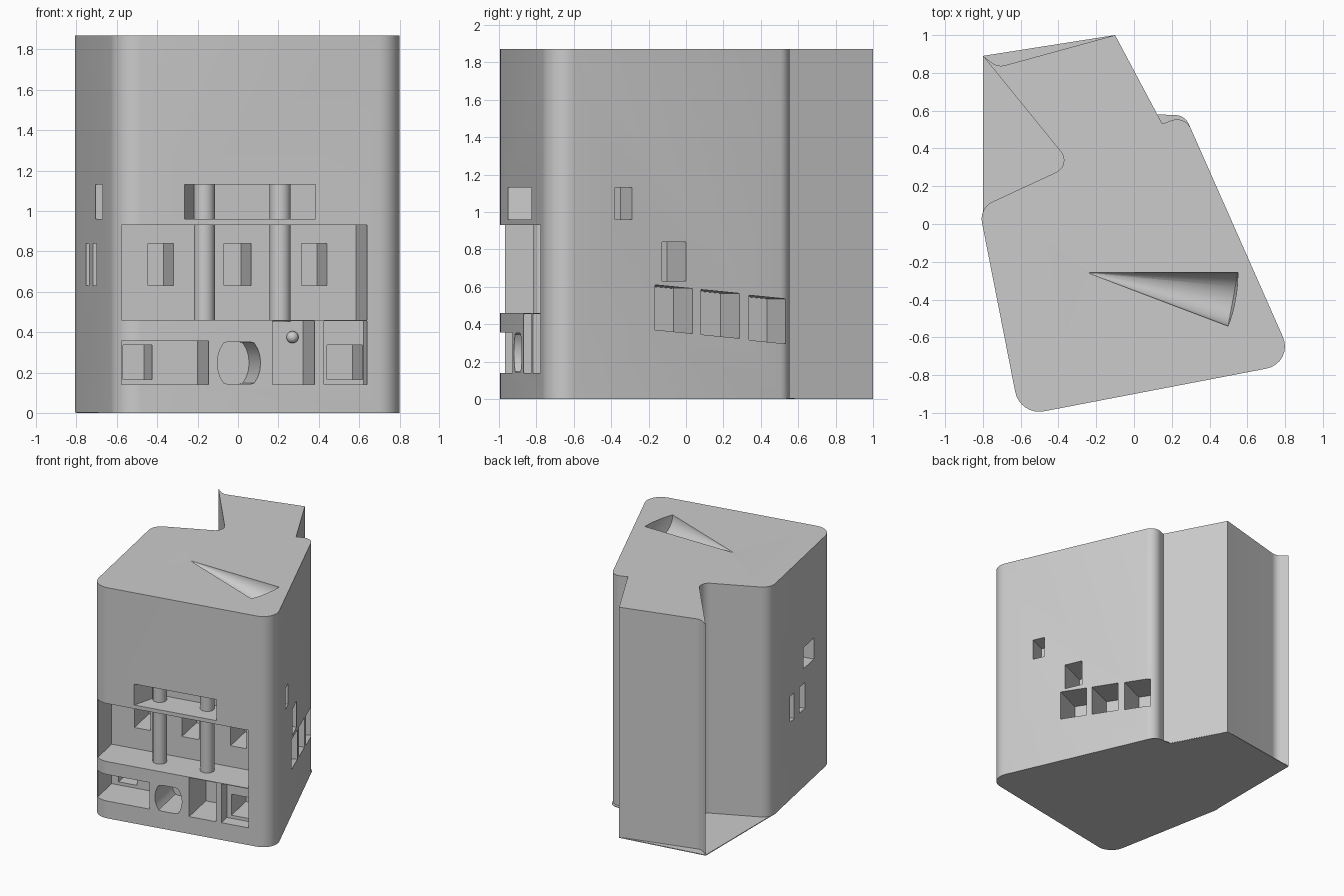
import bpy, bmesh
from math import sin, cos, pi, tan, radians
from mathutils import Vector as V

if "Cube" in bpy.data.objects:
    bpy.data.objects.remove(bpy.data.objects["Cube"])

H = 1.87


def link(name, bm):
    bmesh.ops.recalc_face_normals(bm, faces=bm.faces)
    me = bpy.data.meshes.new(name)
    bm.to_mesh(me)
    bm.free()
    ob = bpy.data.objects.new(name, me)
    bpy.context.collection.objects.link(ob)
    return ob


def rounded(corners, n=8):
    """Outline from (x, y, radius) corners."""
    out = []
    for i, (x, y, r) in enumerate(corners):
        p = V((x, y))
        if r == 0:
            out.append(p)
            continue
        a = (V(corners[i - 1][:2]) - p).normalized()
        b = (V(corners[(i + 1) % len(corners)][:2]) - p).normalized()
        half = a.angle(b) / 2
        c = p + (a + b).normalized() * r / sin(half)
        s, e = p + a * r / tan(half) - c, p + b * r / tan(half) - c
        w = s.angle(e)
        for k in range(n + 1):
            t = k / n
            out.append(c + (s * sin((1 - t) * w) + e * sin(t * w)) / sin(w))
    return out


def prism(name, pts, z0, z1):
    bm = bmesh.new()
    f = bm.faces.new([bm.verts.new((p.x, p.y, z0)) for p in pts])
    ext = bmesh.ops.extrude_face_region(bm, geom=[f])["geom"]
    bmesh.ops.translate(bm, vec=(0, 0, z1 - z0),
                        verts=[v for v in ext if isinstance(v, bmesh.types.BMVert)])
    return link(name, bm)


cutters = []


def hull(pts):
    bm = bmesh.new()
    for p in pts:
        bm.verts.new(p)
    bmesh.ops.convex_hull(bm, input=bm.verts)
    bmesh.ops.dissolve_limit(bm, angle_limit=0.01, verts=bm.verts, edges=bm.edges)
    cutters.append(link("cutter", bm))


# wall lines and inward directions
front = lambda x: V((x, -0.9 + 0.192 * x, 0))
right = lambda y: V((0.5225 - 0.445 * y, y, 0))
left = lambda y: V((-0.8 - 0.193 * y, y, 0))
F_IN, R_IN, L_IN = V((-0.19, 0.982, 0)), V((-0.914, -0.407, 0)), V((0.98, 0.19, 0))


def pocket(wall, a, b, z0, z1, depth, d, start=-0.06, slope=0):
    hull([wall(s) + d * t + V((0, 0, z + slope * (s - a)))
          for s in (a, b) for z in (z0, z1) for t in (start, depth)])


# tower body and thin foot plate
fl, fr = (-0.604, -1.016, 0.13), (0.85, -0.737, 0.12)
body = prism("tower_body", rounded([
    fl, fr, (0.27, 0.575, 0.08), (0.15, 0.53, 0), (-0.1, 1.0, 0),
    (-0.72, 0.83, 0.08), (-0.8, 0.89, 0), (-0.33, 0.312, 0.07), (-0.82, 0.085, 0.1)]), 0.003, H)
plate = prism("foot_plate", rounded([
    fl, fr, (0.27, 0.575, 0.08), (0.12, 0.58, 0), (-0.1, 1.0, 0),
    (-0.8, 0.89, 0), (-0.8, 0.0, 0)]), 0, 0.006)

# front galleries
pocket(front, -0.57, 0.64, 0.46, 0.93, 0.29, F_IN)
pocket(front, -0.265, 0.385, 0.96, 1.13, 0.26, V((0.25, 0.97, 0)), start=-0.005)
for a, b in ((-0.445, -0.32), (-0.07, 0.065), (0.315, 0.44)):
    pocket(front, a + 0.055, b + 0.055, 0.63, 0.84, 0.55, F_IN, start=0.2)

# front lower rooms
pocket(front, -0.57, -0.145, 0.14, 0.355, 0.29, F_IN)
pocket(front, -0.515, -0.37, 0.165, 0.335, 0.5, F_IN, start=0.2)
pocket(front, 0.17, 0.38, 0.14, 0.455, 0.3, F_IN)
pocket(front, 0.425, 0.64, 0.14, 0.455, 0.1, F_IN)
pocket(front, 0.46, 0.635, 0.165, 0.335, 0.36, F_IN, start=0.05)
hull([front(0.005 + 0.107 * cos(k * pi / 12)) + F_IN * t
      + V((0, 0, 0.247 + max(-0.105, min(0.105, 0.14 * sin(k * pi / 12)))))
      for k in range(24) for t in (-0.06, 0.3)])

# right side windows
for a, b, z in ((-0.165, 0.035, 0.37), (0.08, 0.285, 0.345), (0.335, 0.535, 0.315)):
    pocket(right, a, b, z, z + 0.24, 0.25, R_IN, slope=-0.1)
pocket(right, -0.13, 0.0, 0.63, 0.84, 0.25, R_IN)
pocket(right, -0.38, -0.29, 0.96, 1.13, 0.15, R_IN)

# left side windows
pocket(left, -0.68, -0.5, 0.96, 1.13, 0.15, L_IN)
pocket(left, -0.52, -0.43, 0.63, 0.84, 0.15, L_IN)
pocket(left, -0.33, -0.26, 0.63, 0.84, 0.15, L_IN)

# tapered hollow in the roof
tip, half, yaw = V((-0.25, -0.257, H + 0.001)), radians(10.4), radians(-10.4)
ax, side = V((cos(yaw), sin(yaw), 0)), V((-sin(yaw), cos(yaw), 0))
pts = [tip] + [tip + 0.8 * (ax * cos(half * j / 4) + (side * cos(a) + V((0, 0, sin(a)))) * sin(half * j / 4))
               for j in range(1, 5) for a in [(k + 0.5) * pi / 16 for k in range(32)]]
hull(pts)

# cut all the openings
for c in cutters:
    c.hide_render = True
    m = body.modifiers.new("cut", "BOOLEAN")
    m.operation, m.solver, m.object = "DIFFERENCE", "EXACT", c
dg = bpy.context.evaluated_depsgraph_get()
dg.update()
cut_mesh = bpy.data.meshes.new_from_object(body.evaluated_get(dg))
body.modifiers.clear()
body.data = cut_mesh
for c in cutters:
    bpy.data.objects.remove(c)

# gallery columns and small round knob
parts = [body, plate]
for x in (-0.135, 0.24):
    p = front(x) + F_IN * 0.165
    for z0, z1 in ((0.45, 0.94), (0.95, 1.14)):
        bpy.ops.mesh.primitive_cylinder_add(vertices=32, radius=0.052, depth=z1 - z0,
                                            location=(p.x, p.y, (z0 + z1) / 2))
        bpy.context.object.name = "column"
        parts.append(bpy.context.object)
p = front(0.325) + F_IN * 0.29
bpy.ops.mesh.primitive_uv_sphere_add(segments=20, ring_count=12, radius=0.03, location=(p.x, p.y, 0.375))
bpy.context.object.name = "knob"
parts.append(bpy.context.object)

# smooth shading
for ob in parts:
    bpy.ops.object.select_all(action="DESELECT")
    ob.select_set(True)
    bpy.context.view_layer.objects.active = ob
    bpy.ops.object.shade_smooth_by_angle(angle=radians(30))
